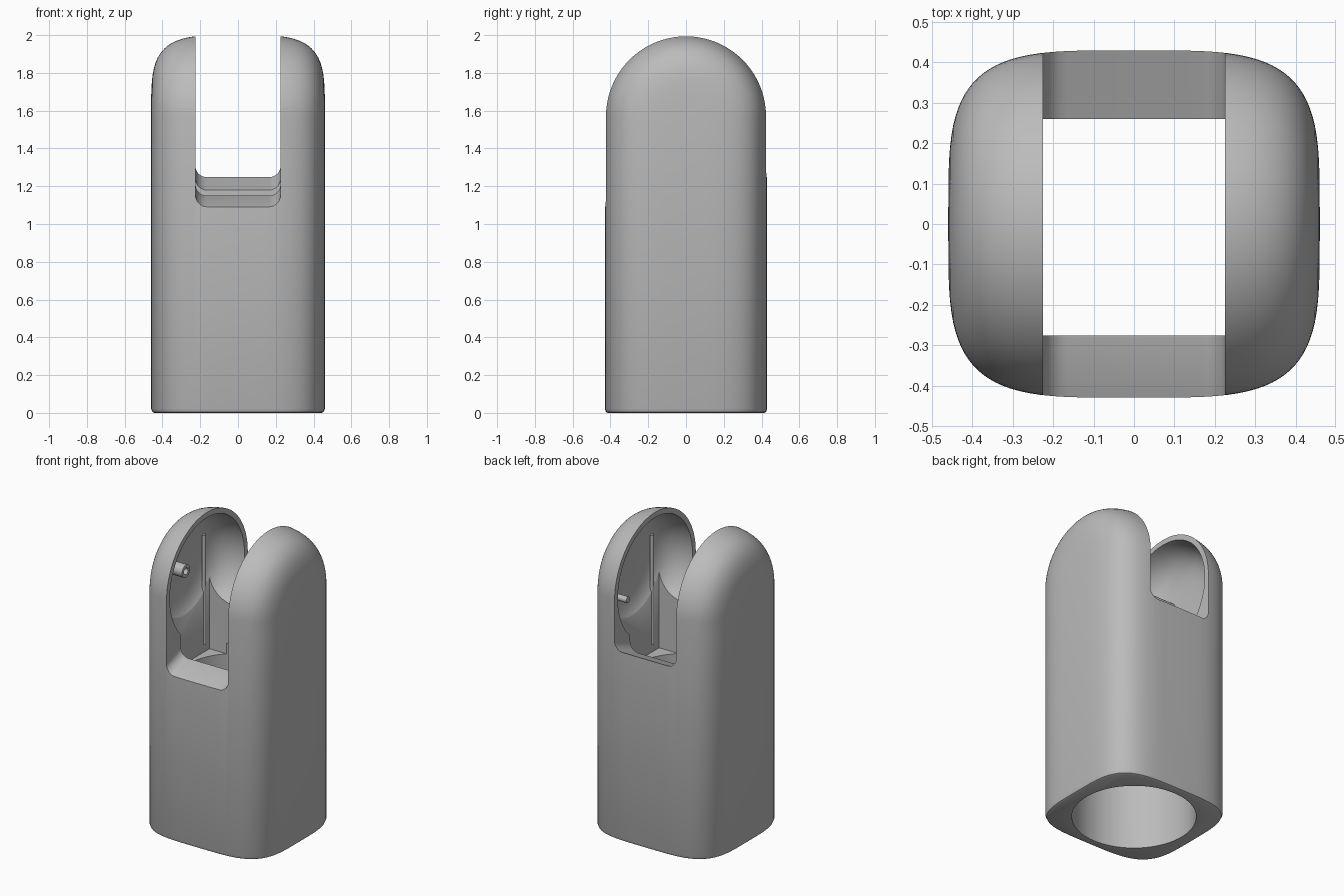
import bpy
import bmesh
from math import sin, cos, pi

if "Cube" in bpy.data.objects:
    bpy.data.objects.remove(bpy.data.objects["Cube"], do_unlink=True)

grey = bpy.data.materials.new("matte grey")
grey.use_nodes = True
COLOUR = (0.5, 0.5, 0.5, 1)
grey.diffuse_color = COLOUR
grey.node_tree.nodes["Principled BSDF"].inputs["Base Color"].default_value = COLOUR

ARCH_Z = 1.57      # centre height of the rounded lobes
SLOT = 0.225       # half width of the slot


def finish(name, bm):
    bmesh.ops.remove_doubles(bm, verts=bm.verts, dist=0.0005)
    bmesh.ops.recalc_face_normals(bm, faces=bm.faces)
    mesh = bpy.data.meshes.new(name)
    bm.to_mesh(mesh)
    bm.free()
    mesh.materials.append(grey)
    obj = bpy.data.objects.new(name, mesh)
    bpy.context.collection.objects.link(obj)
    return obj


def loft(name, rows, closed=False, caps=False):
    """Skin rows of points; optionally join last to first, or cap tube ends."""
    bm = bmesh.new()
    grid = [[bm.verts.new(p) for p in row] for row in rows]
    pairs = list(zip(grid, grid[1:]))
    if closed:
        pairs.append((grid[-1], grid[0]))
    for a, b in pairs:
        count = len(a) if caps else len(a) - 1
        for i in range(count):
            j = (i + 1) % len(a)
            bm.faces.new((a[i], a[j], b[j], b[i]))
    if caps:
        bm.faces.new(grid[0])
        bm.faces.new(grid[-1])
    return finish(name, bm)


def section(half_x, half_y, steps=48):
    """Half of a squarish oval: (x, half depth) pairs."""
    pts = []
    for i in range(steps + 1):
        t = pi * i / steps
        c, s = cos(t), max(sin(t), 0)
        pts.append((half_x * abs(c) ** 0.5 * (1 if c > 0 else -1), half_y * s ** 0.5))
    return pts


def cylinder(name, radius, depth, centre, axis="Z", sides=32):
    turn = (0, pi / 2, 0) if axis == "X" else (0, 0, 0)
    bpy.ops.mesh.primitive_cylinder_add(vertices=sides, radius=radius, depth=depth,
                                        location=centre, rotation=turn)
    obj = bpy.context.object
    obj.name = name
    obj.data.materials.append(grey)
    return obj


def carve(target, cutter):
    mod = target.modifiers.new("carve", "BOOLEAN")
    mod.operation = "DIFFERENCE"
    mod.solver = "EXACT"
    mod.object = cutter
    bpy.context.view_layer.objects.active = target
    bpy.ops.object.modifier_apply(modifier=mod.name)
    bpy.data.objects.remove(cutter, do_unlink=True)


def smooth(obj):
    bpy.ops.object.select_all(action="DESELECT")
    obj.select_set(True)
    bpy.context.view_layer.objects.active = obj
    bpy.ops.object.shade_smooth_by_angle(angle=0.6)


# Outer body: oval section swept up the front, over the arch and down the back
outline = section(0.46, 0.43)
foot = [(0.965, 0), (0.985, 0.005), (1, 0.022)]
rows = [[(x * k, -w * k, z) for x, w in outline] for k, z in foot]
for i in range(41):
    a = pi * i / 40
    rows.append([(x, -w * cos(a), ARCH_Z + w * sin(a)) for x, w in outline])
rows += [[(x * k, w * k, z) for x, w in outline] for k, z in reversed(foot)]
body = loft("body_shell", rows, closed=True)

# Rounded hollow inside the two lobes
inner = section(0.432, 0.397)
turns = [2 * pi * i / 64 for i in range(64)]
rows = [[(x, w * cos(a), ARCH_Z + w * sin(a)) for x, w in inner] for a in turns]
carve(body, loft("lobe_hollow", rows, closed=True))

# Straight throat below the lobes
bpy.ops.mesh.primitive_cube_add(size=1, location=(0, -0.008, 1.25))
throat = bpy.context.object
throat.dimensions = (0.78, 0.536, 0.6)
bpy.ops.object.transform_apply(location=False, rotation=False, scale=True)
carve(body, throat)

# Round bore opening through the base
carve(body, cylinder("bore", 0.372, 1.2, (0, 0, 0.42), sides=96))

# Slot between the lobes, with rounded lower corners and sloping ledges
corner = 0.06
rows = []
for y, z in ((-0.5, 1.062), (-0.28, 1.15), (0.26, 1.18), (0.5, 1.278)):
    row = [(SLOT, y, 2.2), (-SLOT, y, 2.2)]
    for side, start in ((-1, pi), (1, 1.5 * pi)):
        for i in range(9):
            a = start + pi / 2 * i / 8
            row.append((side * (SLOT - corner) + corner * cos(a), y,
                        z + corner + corner * sin(a)))
    rows.append(row)
carve(body, loft("slot", rows, caps=True))
smooth(body)

# Screw boss and locating pin on the inner walls
boss = cylinder("screw_boss", 0.042, 0.17, (-0.345, -0.17, 1.66), "X")
carve(boss, cylinder("screw_hole", 0.022, 0.1, (-0.27, -0.17, 1.66), "X"))
smooth(boss)
smooth(cylinder("locating_pin", 0.02, 0.14, (0.36, 0.19, 1.47), "X"))

# Thin upright ribs
for side, name in ((-1, "right_rib"), (1, "left_rib")):
    smooth(cylinder(name, 0.012, 0.72, (side * 0.395, -side * 0.21, 1.36), sides=12))
